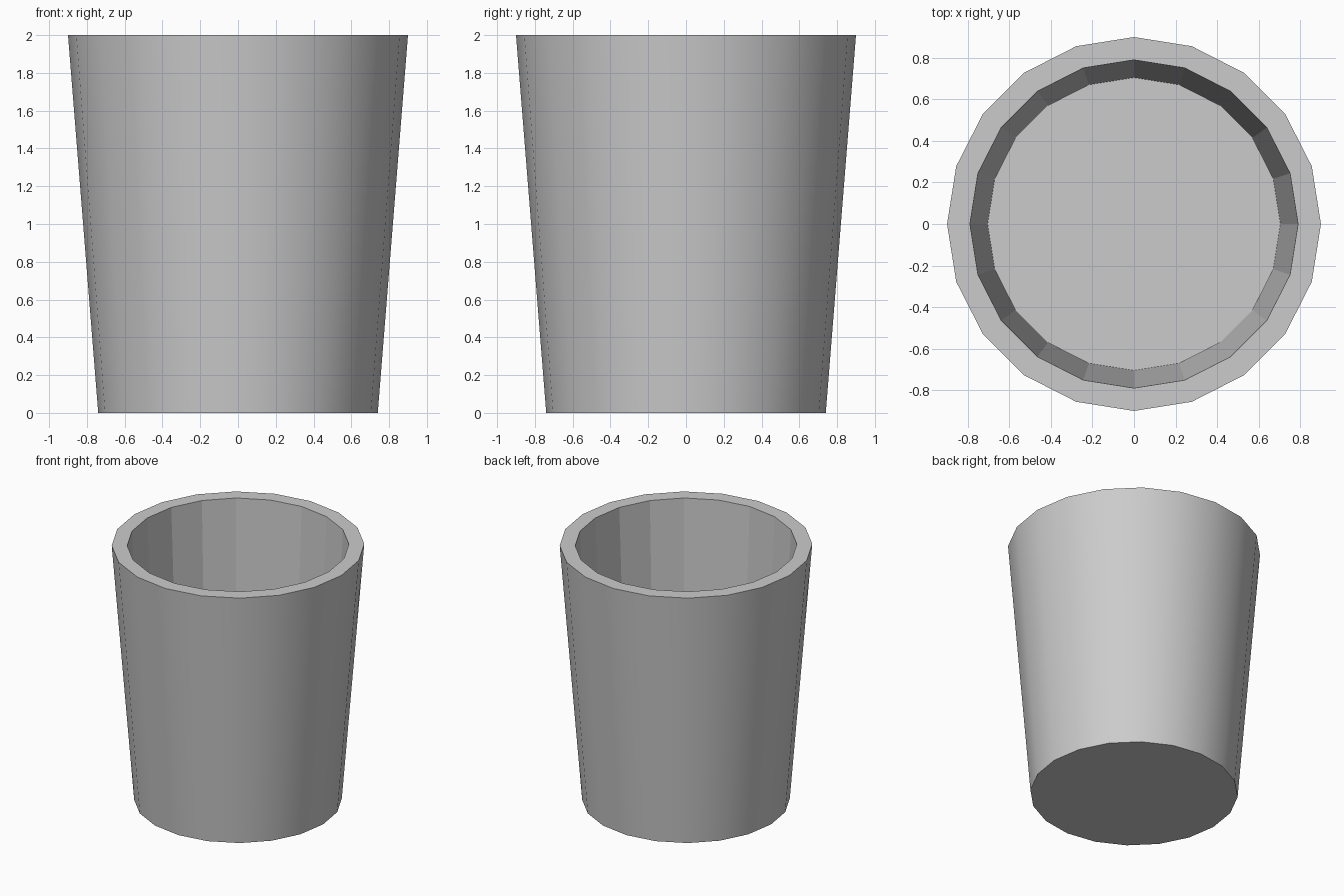
import bpy, bmesh
from math import cos, sin, tau

if "Cube" in bpy.data.objects:
    bpy.data.objects.remove(bpy.data.objects["Cube"])

SIDES = 20
# (radius, height): outer base, outer rim, inner rim, inner floor
PROFILE = [(0.74, 0.0), (0.90, 2.0), (0.79, 2.0), (0.705, 0.1)]

bm = bmesh.new()
rings = [[bm.verts.new((r * cos(tau * i / SIDES), r * sin(tau * i / SIDES), z))
          for i in range(SIDES)] for r, z in PROFILE]

# Outer wall (smooth), rim and inner wall (flat)
for n, (low, high) in enumerate(zip(rings, rings[1:])):
    for i in range(SIDES):
        j = (i + 1) % SIDES
        face = bm.faces.new((low[i], low[j], high[j], high[i]))
        face.smooth = n == 0

# Base underside and inside floor
bm.faces.new(rings[0][::-1])
bm.faces.new(rings[-1])

# Keep the rim and base edges crisp
for ring in rings:
    for i in range(SIDES):
        bm.edges.get((ring[i], ring[(i + 1) % SIDES])).smooth = False

mesh = bpy.data.meshes.new("cup")
bm.to_mesh(mesh)
bm.free()
bpy.context.collection.objects.link(bpy.data.objects.new("cup", mesh))
